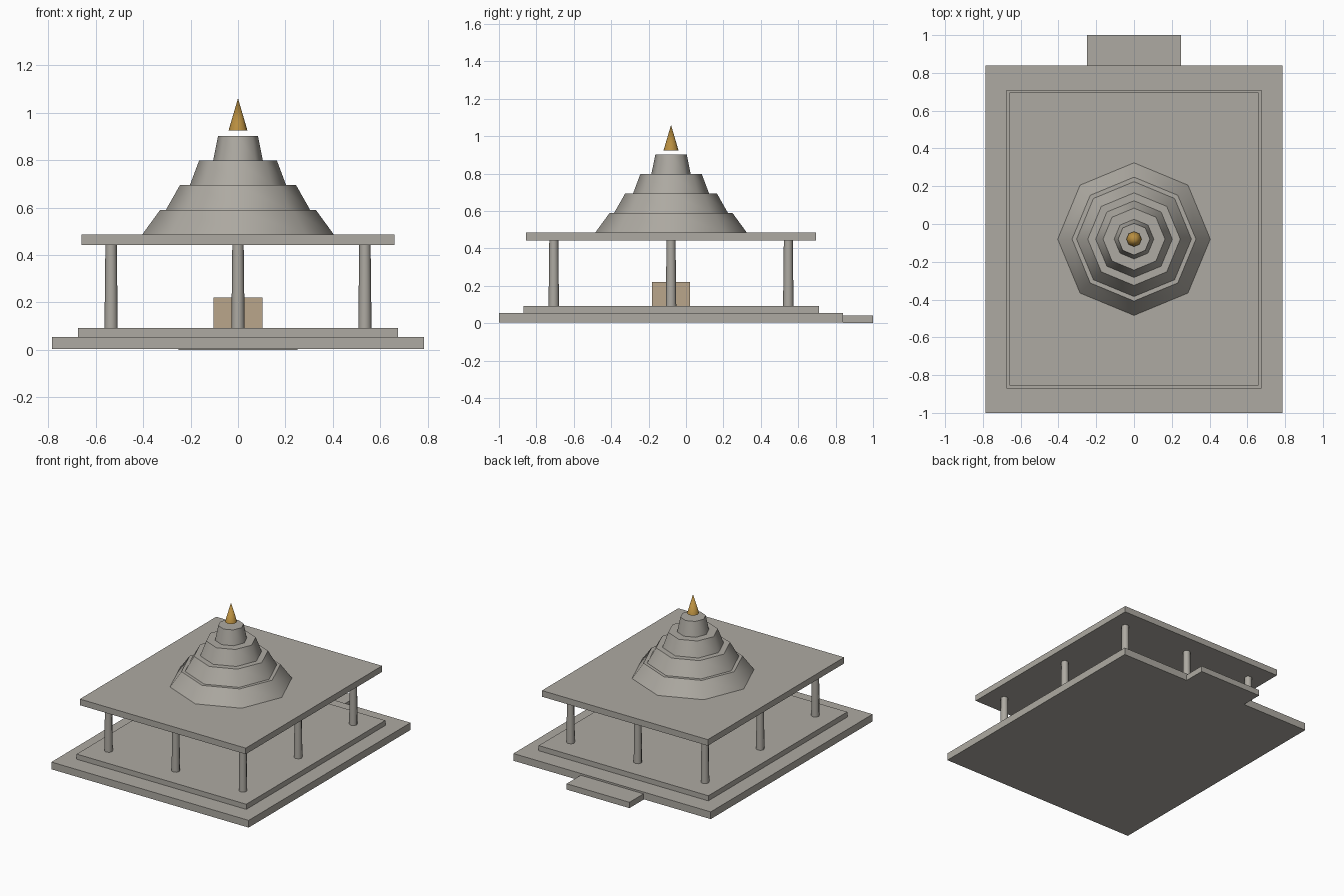
import bpy
import math

if "Cube" in bpy.data.objects:
    bpy.data.objects.remove(bpy.data.objects["Cube"], do_unlink=True)


def material(name, color):
    m = bpy.data.materials.new(name)
    m.use_nodes = True
    m.diffuse_color = color
    m.node_tree.nodes["Principled BSDF"].inputs["Base Color"].default_value = color
    return m


stone = material("warm grey stone", (0.42, 0.40, 0.36, 1))
tan = material("tan altar stone", (0.49, 0.38, 0.26, 1))
gold = material("gold", (0.48, 0.27, 0.05, 1))

CY = -0.08  # pavilion centre in y


def slab(name, half_x, y0, y1, z0, z1, mat=stone):
    bpy.ops.mesh.primitive_cube_add(size=1, location=(0, (y0 + y1) / 2, (z0 + z1) / 2))
    ob = bpy.context.object
    ob.name = name
    ob.scale = (2 * half_x, y1 - y0, z1 - z0)
    ob.data.materials.append(mat)


def frustum(name, x, y, z0, z1, r0, r1, mat=stone, sides=8):
    bpy.ops.mesh.primitive_cone_add(vertices=sides, radius1=r0, radius2=r1,
                                    depth=z1 - z0, location=(x, y, (z0 + z1) / 2))
    ob = bpy.context.object
    ob.name = name
    ob.data.materials.append(mat)
    bpy.ops.object.shade_smooth_by_angle(angle=math.radians(46))


# Stepped base, entrance step and flat roof
slab("lower_base", 0.785, -1.0, 0.84, 0.003, 0.055)
slab("upper_base", 0.675, -0.87, 0.71, 0.055, 0.092)
slab("entrance_step", 0.25, 0.84, 1.0, 0.0, 0.042)
slab("roof_slab", 0.66, -0.855, 0.695, 0.442, 0.486)

# Altar block in the middle
slab("altar", 0.104, CY - 0.102, CY + 0.102, 0.092, 0.22, tan)

# Columns around the edge
for i in (-1, 0, 1):
    for j in (-1, 0, 1):
        if i or j:
            frustum("column", i * 0.535, CY + j * 0.627, 0.092, 0.442, 0.028, 0.024)

# Octagonal roof tiers
tiers = [(0.404, 0.328), (0.304, 0.245), (0.203, 0.164), (0.105, 0.084)]
for n, (r0, r1) in enumerate(tiers):
    z = 0.486 + n * 0.104
    frustum("roof_tier", 0, CY, z, z + 0.104, r0, r1)

# Finial floating just above the top tier
frustum("finial", 0, CY, 0.924, 1.06, 0.04, 0.0, gold)
